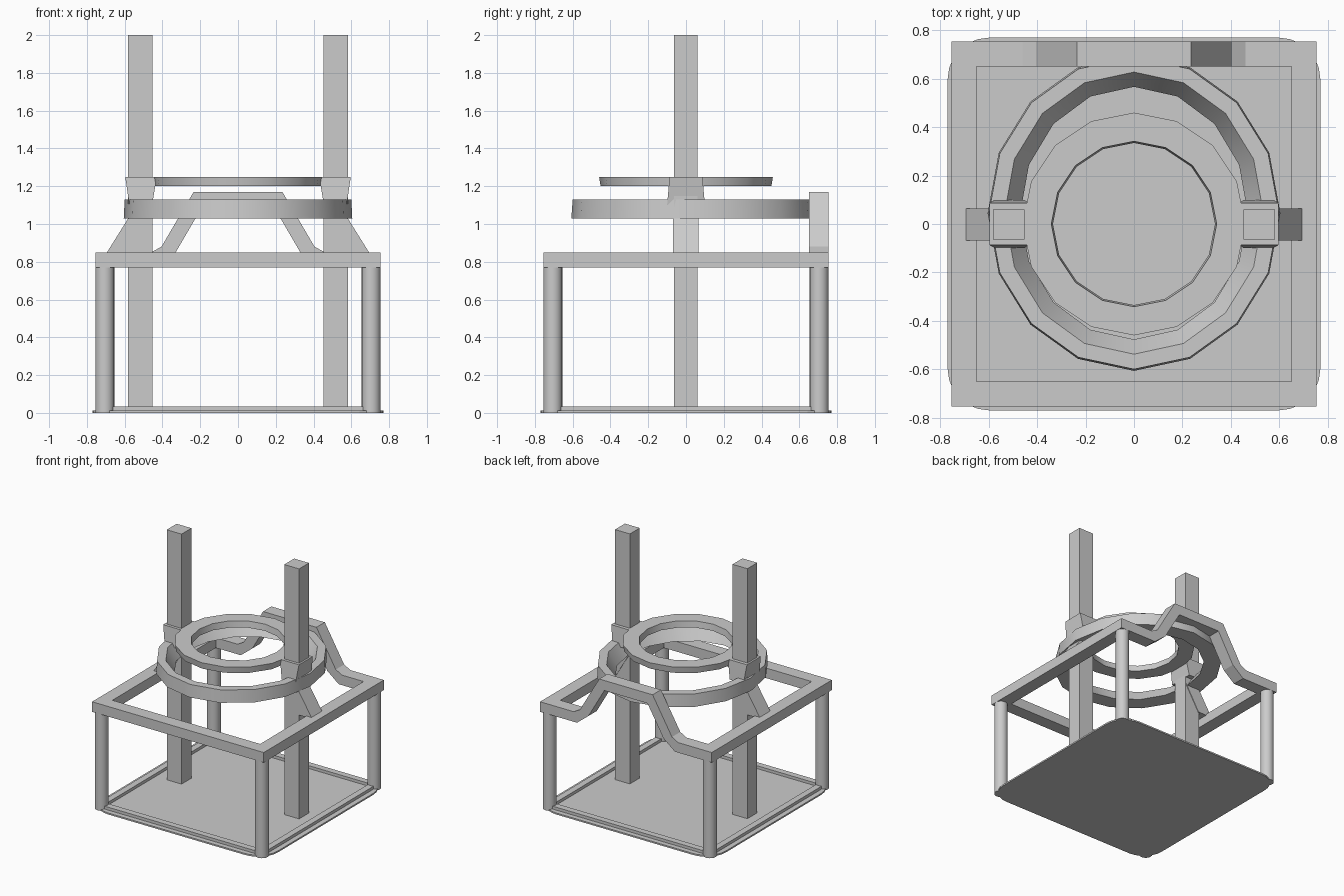
import bpy, bmesh, math
from mathutils import Vector

if "Cube" in bpy.data.objects:
    bpy.data.objects.remove(bpy.data.objects["Cube"])


def finish(name, bm, smooth=False):
    bmesh.ops.recalc_face_normals(bm, faces=bm.faces)
    me = bpy.data.meshes.new(name)
    bm.to_mesh(me)
    bm.free()
    ob = bpy.data.objects.new(name, me)
    bpy.context.collection.objects.link(ob)
    if smooth:
        bpy.ops.object.select_all(action='DESELECT')
        ob.select_set(True)
        bpy.context.view_layer.objects.active = ob
        bpy.ops.object.shade_smooth_by_angle(angle=math.radians(35))
    return ob


def prism(name, pts, offset, smooth=False):
    """Extrude a closed outline by an offset vector."""
    bm = bmesh.new()
    face = bm.faces.new([bm.verts.new(p) for p in pts])
    res = bmesh.ops.extrude_face_region(bm, geom=[face], use_keep_orig=True)
    verts = [g for g in res['geom'] if isinstance(g, bmesh.types.BMVert)]
    bmesh.ops.translate(bm, verts=verts, vec=Vector(offset))
    return finish(name, bm, smooth)


def box(name, x0, x1, y0, y1, z0, z1):
    return prism(name, [(x0, y0, z0), (x1, y0, z0), (x1, y1, z0), (x0, y1, z0)],
                 (0, 0, z1 - z0))


def ring(name, section, cy, n=16):
    """Sweep a section of (rx, ry, z) points round the vertical axis."""
    bm = bmesh.new()
    loops = []
    for i in range(n):
        a = 2 * math.pi * i / n
        loops.append([bm.verts.new((rx * math.cos(a), cy + ry * math.sin(a), z))
                      for rx, ry, z in section])
    k = len(section)
    for i in range(n):
        p, q = loops[i], loops[(i + 1) % n]
        for j in range(k):
            bm.faces.new((p[j], q[j], q[(j + 1) % k], p[(j + 1) % k]))
    return finish(name, bm, True)


# Floor plate with rounded corners
outline = []
for c, (sx, sy) in enumerate([(1, 1), (-1, 1), (-1, -1), (1, -1)]):
    for i in range(7):
        a = math.pi / 2 * (c + i / 6)
        outline.append((sx * 0.6 + 0.17 * math.cos(a), sy * 0.6 + 0.17 * math.sin(a), 0))
prism("floor_plate", outline, (0, 0, 0.012))

# Low rails round the floor
for s in (-1, 1):
    a, b = sorted((s * 0.68, s * 0.73))
    box("floor_rail_y", -0.68, 0.68, a, b, 0, 0.035)
    box("floor_rail_x", a, b, -0.68, 0.68, 0, 0.035)

# Corner legs
for sx in (-1, 1):
    for sy in (-1, 1):
        pts = [(sx * 0.705 + 0.05 * math.cos(t * math.pi / 12),
                sy * 0.705 + 0.05 * math.sin(t * math.pi / 12), 0) for t in range(24)]
        prism("corner_leg", pts, (0, 0, 0.78), True)

# Upper frame: front and side rails
box("front_rail", -0.755, 0.755, -0.755, -0.65, 0.77, 0.85)
for s in (-1, 1):
    a, b = sorted((s * 0.65, s * 0.755))
    box("side_rail", a, b, -0.65, 0.65, 0.77, 0.85)

# Back rail with raised hump
half = [(0.755, 0.85), (0.46, 0.85), (0.405, 0.88), (0.235, 1.17)]
under = [(0.19, 1.09), (0.33, 0.85), (0.43, 0.77), (0.755, 0.77)]
right = half[::-1] + under[::-1]
loop = right + [(-x, z) for x, z in right[::-1]]
prism("back_rail", [(x, 0.65, z) for x, z in loop], (0, 0.105, 0))

# Rings
ring("upper_ring", [(0.46, 0.46, 1.25), (0.452, 0.452, 1.2),
                    (0.335, 0.335, 1.2), (0.342, 0.342, 1.25)], 0)
ring("lower_ring", [(0.60, 0.645, 1.13), (0.605, 0.652, 1.03),
                    (0.47, 0.522, 1.03), (0.535, 0.583, 1.13)], 0.045)

for s in (-1, 1):
    # Tall posts
    a, b = sorted((s * 0.452, s * 0.582))
    box("post", a, b, -0.064, 0.06, 0, 2)
    # Flared sliding collars
    bm = bmesh.new()
    lo, hi = [], []
    for x, y in ((0, -1), (1, -1), (1, 1), (0, 1)):
        lo.append(bm.verts.new((s * (0.455, 0.575)[x], y * 0.1, 1.1)))
        hi.append(bm.verts.new((s * (0.43, 0.597)[x], y * 0.087, 1.25)))
    bm.faces.new(lo)
    bm.faces.new(hi)
    for i in range(4):
        j = (i + 1) % 4
        bm.faces.new((lo[i], lo[j], hi[j], hi[i]))
    finish("collar", bm)
    # Slanted braces from side rail to lower ring
    prism("brace", [(s * 0.70, -0.068, 0.84), (s * 0.575, -0.068, 0.84),
                    (s * 0.455, -0.068, 1.04), (s * 0.575, -0.068, 1.04)], (0, 0.133, 0))
